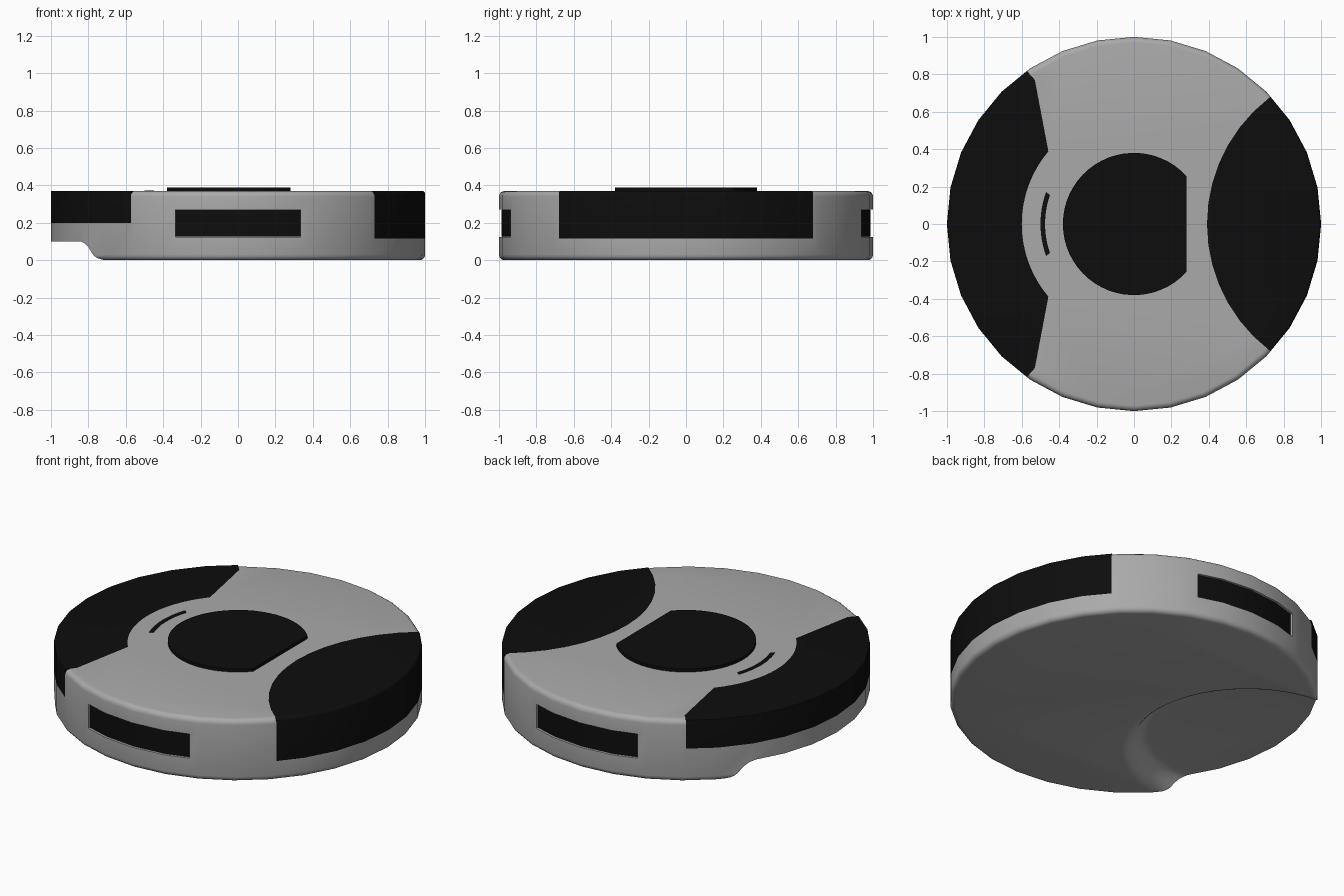
import bpy, bmesh, math
from math import cos, sin, pi, radians

cube = bpy.data.objects.get("Cube")
if cube:
    bpy.data.objects.remove(cube, do_unlink=True)

HEIGHT = 0.37


def material(name, value, rough):
    m = bpy.data.materials.new(name)
    m.use_nodes = True
    colour = (value, value, value, 1)
    m.diffuse_color = colour
    bsdf = next(n for n in m.node_tree.nodes if n.type == 'BSDF_PRINCIPLED')
    bsdf.inputs["Base Color"].default_value = colour
    bsdf.inputs["Roughness"].default_value = rough
    return m


grey = material("light grey plastic", 0.4, 0.5)
black = material("black plastic", 0.004, 0.5)


def add_object(name, bm):
    bmesh.ops.recalc_face_normals(bm, faces=bm.faces)
    mesh = bpy.data.meshes.new(name)
    bm.to_mesh(mesh)
    bm.free()
    ob = bpy.data.objects.new(name, mesh)
    bpy.context.collection.objects.link(ob)
    return ob


def prism(name, outline, z0, z1):
    bm = bmesh.new()
    face = bm.faces.new([bm.verts.new((x, y, z0)) for x, y in outline])
    top = bmesh.ops.extrude_face_region(bm, geom=[face])["geom"]
    verts = [v for v in top if isinstance(v, bmesh.types.BMVert)]
    bmesh.ops.translate(bm, verts=verts, vec=(0, 0, z1 - z0))
    return add_object(name, bm)


def lathe(name, profile, segments, cx=0):
    """Closed solid of revolution; the profile runs from bottom to top."""
    bm = bmesh.new()
    rings = []
    for r, z in profile:
        angles = [2 * pi * i / segments for i in range(segments)]
        rings.append([bm.verts.new((cx + r * cos(a), r * sin(a), z)) for a in angles])
    for low, high in zip(rings, rings[1:]):
        for i in range(segments):
            j = (i + 1) % segments
            bm.faces.new((low[i], low[j], high[j], high[i]))
    bm.faces.new(rings[0][::-1])
    bm.faces.new(rings[-1])
    return add_object(name, bm)


def disc(name, radius, z0, z1, low_round=0, top_round=0, segments=32):
    """Disc with rounded rims."""
    profile = []
    for z, b, start in ((z0 + low_round, low_round, -90), (z1 - top_round, top_round, 0)):
        for i in range(5 if b else 1):
            a = radians(start + 22.5 * i)
            profile.append((radius - b + b * cos(a), z + b * sin(a)))
    return lathe(name, profile, segments)


def arc(r, start, end, steps, cx=0):
    angles = [radians(start + (end - start) * i / steps) for i in range(steps + 1)]
    return [(cx + r * cos(a), r * sin(a)) for a in angles]


def boolean(ob, cutter, operation):
    mod = ob.modifiers.new("cut", 'BOOLEAN')
    mod.object, mod.operation, mod.solver = cutter, operation, 'EXACT'
    bpy.context.view_layer.update()
    graph = bpy.context.evaluated_depsgraph_get()
    mesh = bpy.data.meshes.new_from_object(ob.evaluated_get(graph))
    ob.modifiers.clear()
    ob.data = mesh


def finish(ob, mat):
    ob.data.materials.clear()
    ob.data.materials.append(mat)
    bpy.ops.object.select_all(action='DESELECT')
    ob.select_set(True)
    bpy.context.view_layer.objects.active = ob
    bpy.ops.object.shade_smooth_by_angle(angle=radians(35))


def box(name, x, y0, y1, z0, z1):
    return prism(name, [(-x, y0), (x, y0), (x, y1), (-x, y1)], z0, z1)


body = disc("body", 1, 0, HEIGHT, 0.03, 0.03)
helpers = []

# Lens-shaped cover on the left side
lens = prism("lens_cutter", arc(0.85, 0, 352.5, 47, 1.24), 0.115, 0.6)
left_cover = disc("left_cover", 1, 0, HEIGHT, 0.03, 0.015)

# Wedge cover wrapping round the right side
edge = [(-0.53, -0.77), (-0.62, -0.87), (-1.2, -0.87)]
outline = arc(0.6, 139.7, 220.3, 16) + edge + [(x, -y) for x, y in reversed(edge)]
wedge = prism("wedge_cutter", outline, 0.2, 0.6)
right_cover = disc("right_cover", 1, 0, HEIGHT, 0.03, 0.004)

for cover, cutter in ((left_cover, lens), (right_cover, wedge)):
    boolean(body, cutter, 'DIFFERENCE')
    boolean(cover, cutter, 'INTERSECT')
    finish(cover, black)
    helpers.append(cutter)

# Round finger scoop under the right side, with an S-shaped wall
wall = [(0.61 + 0.07 * cos(pi * i / 10), 0.1 * i / 10) for i in range(11)]
wall = [(r, 0.05 - 0.05 * cos(pi * i / 10)) for i, (r, z) in enumerate(wall)]
for i in range(11):
    t = i / 10
    s = 2 * t * t if t < 0.5 else 1 - 2 * (1 - t) ** 2
    wall[i] = (0.68 - 0.14 * t, 0.1 * s)
scoop = lathe("scoop_cutter", [(0.68, -0.1)] + wall, 64, -0.8)
boolean(body, scoop, 'DIFFERENCE')
helpers.append(scoop)

# Recessed windows on the front and back
slot = box("slot_cutter", 0.335, -1.2, 1.2, 0.125, 0.27)
core = disc("slot_core", 0.985, -0.1, 0.5)
boolean(slot, core, 'DIFFERENCE')
boolean(body, slot, 'DIFFERENCE')
helpers += [slot, core]
for name, side in (("front_window", -1), ("back_window", 1)):
    window = disc(name, 0.987, 0.126, 0.269)
    block = box("window_block", 0.334, *sorted((side * 0.88, side * 1.1)), 0.1, 0.3)
    boolean(window, block, 'INTERSECT')
    finish(window, black)
    helpers.append(block)
finish(body, grey)

# Flat-sided round button on top
flat = math.degrees(math.acos(0.28 / 0.38))
button = prism("top_button", arc(0.38, flat, 360 - flat, 44), HEIGHT - 0.02, 0.388)
finish(button, black)

# Thin curved indicator beside the button
outline = arc(0.5, 160, 200, 12) + arc(0.475, 199, 161, 12)
indicator = prism("indicator", outline, HEIGHT - 0.003, HEIGHT + 0.002)
finish(indicator, black)

for ob in helpers:
    bpy.data.objects.remove(ob, do_unlink=True)
